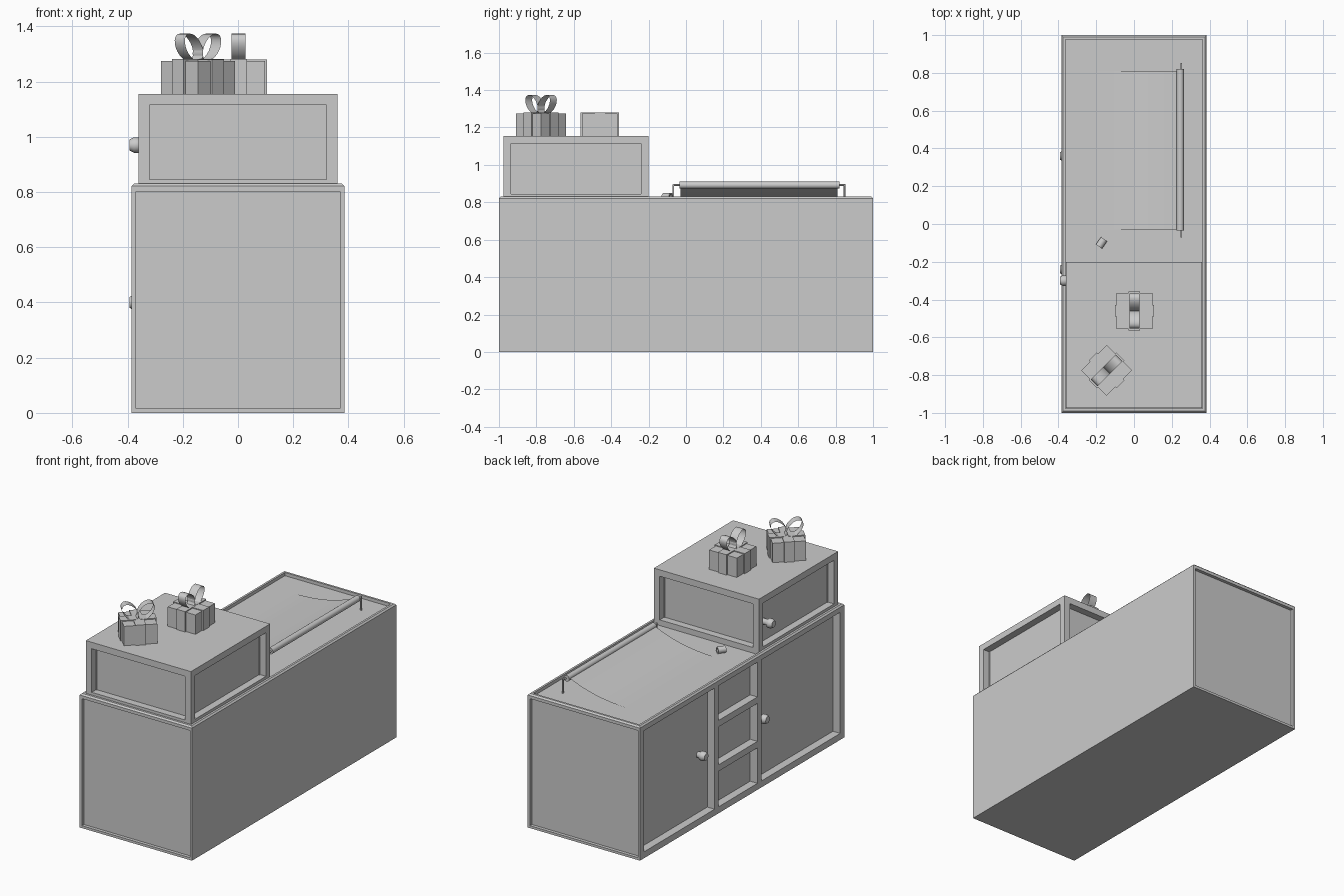
import bpy, bmesh, math
from mathutils import Matrix, Vector

if "Cube" in bpy.data.objects:
    bpy.data.objects.remove(bpy.data.objects["Cube"])

FLOOR = 0.81      # sunken counter surface
LID = 1.155       # top of the raised box


def finish(name, bm, smooth=False):
    me = bpy.data.meshes.new(name)
    bm.to_mesh(me)
    bm.free()
    ob = bpy.data.objects.new(name, me)
    bpy.context.collection.objects.link(ob)
    if smooth:
        bpy.ops.object.select_all(action='DESELECT')
        ob.select_set(True)
        bpy.context.view_layer.objects.active = ob
        bpy.ops.object.shade_smooth_by_angle(angle=math.radians(40))
    return ob


def add_box(bm, x, y, z):
    """Box from (min, max) pairs."""
    c = Vector((sum(x), sum(y), sum(z))) / 2
    s = (x[1] - x[0], y[1] - y[0], z[1] - z[0])
    m = Matrix.Translation(c) @ Matrix.Diagonal((*s, 1))
    return bmesh.ops.create_cube(bm, size=1, matrix=m)['verts']


def recessed_box(name, x, y, z, recesses, rim_bevel=0):
    """Solid box with box-shaped recesses cut into its faces."""
    bm = bmesh.new()
    add_box(bm, x, y, z)
    if rim_bevel:
        top = [e for e in bm.edges if all(v.co.z > z[1] - 0.001 for v in e.verts)]
        bmesh.ops.bevel(bm, geom=top, offset=rim_bevel, segments=1, affect='EDGES')
    ob = finish(name, bm)
    bm = bmesh.new()
    for r in recesses:
        add_box(bm, *r)
    cutter = finish(name + "_cutter", bm)
    cutter.hide_render = True
    mod = ob.modifiers.new("recesses", 'BOOLEAN')
    mod.object, mod.operation, mod.solver = cutter, 'DIFFERENCE', 'EXACT'
    bpy.context.view_layer.objects.active = ob
    bpy.ops.object.modifier_apply(modifier=mod.name)
    bpy.data.objects.remove(cutter)
    return ob


def lathe(name, profile, matrix, steps=24):
    """Spin (radius, height) points about z, then place."""
    bm = bmesh.new()
    vs = [bm.verts.new((r, 0, h)) for r, h in profile]
    es = [bm.edges.new(p) for p in zip(vs, vs[1:])]
    bmesh.ops.spin(bm, geom=vs + es, cent=(0, 0, 0), axis=(0, 0, 1),
                   angle=2 * math.pi, steps=steps)
    bmesh.ops.remove_doubles(bm, verts=bm.verts, dist=1e-5)
    bmesh.ops.recalc_face_normals(bm, faces=bm.faces)
    bm.transform(matrix)
    return finish(name, bm, True)


def rod(name, a, b, r, sides=24):
    a, b = Vector(a), Vector(b)
    rot = (b - a).to_track_quat('Z', 'Y').to_matrix().to_4x4()
    length = (b - a).length
    return lathe(name, [(0, 0), (r, 0), (r, length), (0, length)],
                 Matrix.Translation(a) @ rot, sides)


def add_strip(bm, points, half):
    """Zero-thickness band: (u, z) points extruded along x."""
    pairs = [[bm.verts.new((s * half, u, z)) for s in (-1, 1)] for u, z in points]
    for (a, b), (c, d) in zip(pairs, pairs[1:]):
        bm.faces.new((a, b, d, c))


# Cabinet: end panels, counter tray, two doors, three open shelves
W, H = 0.385, 0.83
side = (-0.5, -W + 0.05)
cuts = [((-W + 0.015, W - 0.015), (s - 0.02, s + 0.02), (0.015, H - 0.028)) for s in (-1, 1)]
cuts.append(((-W + 0.022, W - 0.022), (-0.978, 0.978), (FLOOR, 1)))
cuts += [(side, y, (0.04, 0.79)) for y in ((0.27, 0.96), (-0.96, -0.19))]
cuts += [(side, (-0.15, 0.23), z) for z in ((0.04, 0.26), (0.30, 0.535), (0.575, 0.79))]
recessed_box("cabinet", (-W, W), (-1, 1), (0, H), cuts, rim_bevel=0.009)

# Raised box with a recessed panel on all four sides
bx, by, pz, d = 0.36, (-0.975, -0.2), (0.845, 1.115), 0.045
cuts = [((-bx + 0.04, bx - 0.04), (y - d, y + d), pz) for y in by]
cuts += [((x - d, x + d), (by[0] + 0.04, by[1] - 0.04), pz) for x in (-bx, bx)]
recessed_box("raised_box", (-bx, bx), by, (FLOOR, LID), cuts)

# Knobs, all pointing to -x
knob = [(0, 0), (0.018, 0), (0.018, 0.03), (0.028, 0.042), (0.028, 0.06), (0.02, 0.075), (0, 0.075)]
for i, (y, z) in enumerate(((0.36, 0.4), (-0.24, 0.4), (-0.3, 0.97))):
    lathe(f"knob_{i + 1}", knob, Matrix.Translation((-0.317, y, z)) @ Matrix.Rotation(-math.pi / 2, 4, 'Y'))

# Paper roll, its axle and two posts
rod("paper_roll", (0.245, -0.035, 0.892), (0.245, 0.82, 0.892), 0.019)
rod("roll_axle", (0.25, -0.068, 0.892), (0.25, 0.852, 0.892), 0.005, 12)
for n, y in (("front", -0.068), ("back", 0.848)):
    rod(f"{n}_roll_post", (0.25, y, FLOOR), (0.25, y, 0.896), 0.005, 12)

# Paper sheet curving up to the roll
bm = bmesh.new()
curve = [(-0.205 + 0.435 * i / 14, FLOOR + 0.003 + 0.08 * (i / 14) ** 2.4) for i in range(15)]
add_strip(bm, curve, 0.42)
bm.transform(Matrix.Translation((0, 0.39, 0)) @ Matrix.Rotation(-math.pi / 2, 4, 'Z'))
finish("paper_sheet", bm, True)

# Tape roll standing on the counter
ring = [(0.012, -0.024), (0.02, -0.024), (0.02, 0.024), (0.012, 0.024), (0.012, -0.024)]
lathe("tape_roll", ring, Matrix.Translation((-0.172, -0.1, FLOOR + 0.02))
      @ Matrix.Rotation(math.radians(-35), 4, 'Z') @ Matrix.Rotation(math.pi / 2, 4, 'X'))


# Gifts: box, crossed ribbons and two-loop bow
def gift(name, x, y, angle):
    place = Matrix.Translation((x, y, LID)) @ Matrix.Rotation(math.radians(angle), 4, 'Z')
    s, h, r, o = 0.095, 0.12, 0.03, 0.008
    parts = {"box": [((-s, s), (-s, s), (0, h))],
             "ribbon": [((-r, r), (-s - o, s + o), (0, h + 0.006)),
                        ((-s - o, s + o), (-r, r), (0, h + 0.005))]}
    for part, boxes in parts.items():
        bm = bmesh.new()
        for b in boxes:
            add_box(bm, *b)
        bm.transform(place)
        finish(f"{name}_{part}", bm)
    bm = bmesh.new()
    tilt = math.radians(48)
    for side in (-1, 1):
        loop = []
        for i in range(25):
            a = math.pi + 2 * math.pi * i / 24
            p, q = 0.058 * math.cos(a), 0.036 * math.sin(a)
            loop.append((side * (0.046 + p * math.cos(tilt) - q * math.sin(tilt)),
                         h + 0.049 + p * math.sin(tilt) + q * math.cos(tilt)))
        add_strip(bm, loop, 0.026)
    bm.transform(place)
    finish(f"{name}_bow", bm, True)


gift("front_gift", -0.145, -0.775, -45)
gift("back_gift", 0.002, -0.46, 0)
